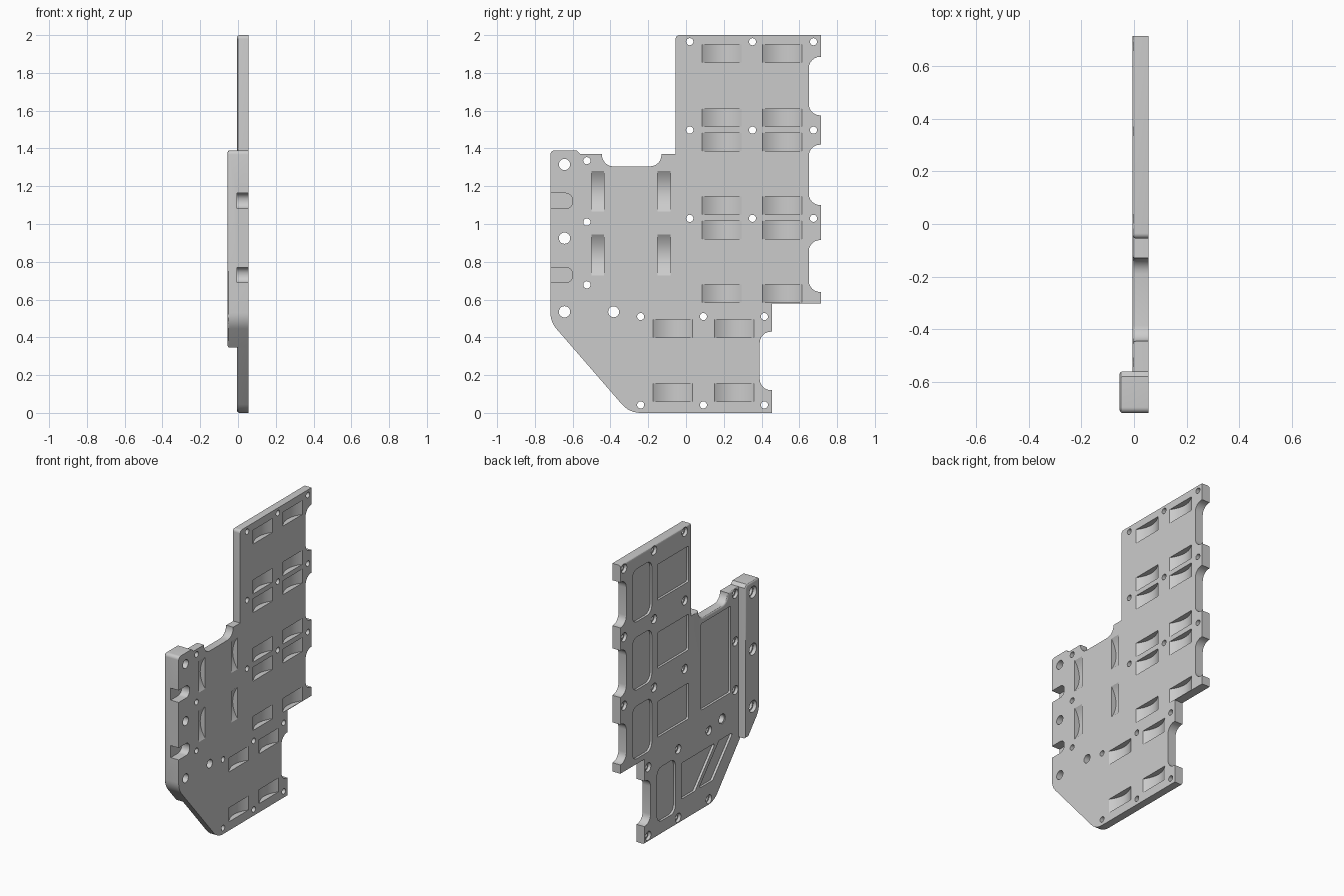
import bpy, bmesh, math
from mathutils import Vector

if "Cube" in bpy.data.objects:
    bpy.data.objects.remove(bpy.data.objects["Cube"])

FACE, BACK, BOSS_BACK = 0.055, -0.005, -0.055

grey = bpy.data.materials.new("light_grey")
grey.use_nodes = True
colour = (0.6, 0.6, 0.6, 1)
grey.diffuse_color = colour
grey.node_tree.nodes["Principled BSDF"].inputs["Base Color"].default_value = colour


def rounded(corners, seg=6):
    """Polygon from (y, z, radius) corners."""
    out = []
    for i, (y, z, r) in enumerate(corners):
        p = Vector((y, z))
        if not r:
            out.append(p)
            continue
        a = (Vector(corners[i - 1][:2]) - p).normalized()
        b = (Vector(corners[(i + 1) % len(corners)][:2]) - p).normalized()
        half = a.angle(b) / 2
        centre = p + (a + b).normalized() * (r / math.sin(half))
        start = p + a * (r / math.tan(half)) - centre
        end = p + b * (r / math.tan(half)) - centre
        sweep = math.pi - 2 * half
        for k in range(seg + 1):
            t = sweep * k / seg
            out.append(centre + (start * math.sin(sweep - t) + end * math.sin(t))
                       / math.sin(sweep))
    return out


def prism(bm, pts, place, lo, hi):
    """Extrude a closed profile between two depths."""
    ends = [[bm.verts.new(place(p[0], p[1], d)) for p in pts] for d in (lo, hi)]
    n = len(pts)
    faces = [bm.faces.new(e) for e in ends]
    for i in range(n):
        j = (i + 1) % n
        faces.append(bm.faces.new((ends[0][i], ends[0][j], ends[1][j], ends[1][i])))
    bmesh.ops.recalc_face_normals(bm, faces=faces)


def along_x(u, v, d):
    return (d, u, v)


def along_y(u, v, d):
    return (v, d, u)


def along_z(u, v, d):
    return (v, u, d)


def make(name, bm):
    mesh = bpy.data.meshes.new(name)
    bm.to_mesh(mesh)
    bm.free()
    obj = bpy.data.objects.new(name, mesh)
    bpy.context.collection.objects.link(obj)
    mesh.materials.append(grey)
    return obj


def slab(name, corners, back, radius, keep):
    """Plate whose back rim is rounded where keep(edge) holds."""
    bm = bmesh.new()
    prism(bm, rounded(corners), along_x, back, FACE)
    rim = [e for e in bm.edges
           if all(abs(v.co.x - back) < 1e-5 for v in e.verts) and keep(e)]
    bmesh.ops.bevel(bm, geom=rim, offset=radius, segments=3, profile=0.5,
                    affect='EDGES', clamp_overlap=False)
    return make(name, bm)


def notch(edge, z0, z1):
    """Rounded bay in a rear edge, walking upwards."""
    d, r = 0.065, 0.06
    return [(edge, z0, 0), (edge - d, z0, r), (edge - d, z1, r), (edge, z1, 0)]


# Main plate
outline = [(-0.30, 0, 0.13), (0.455, 0, 0)] + notch(0.455, 0.12, 0.43)
outline += [(0.455, 0.58, 0), (0.715, 0.58, 0)]
for z0, z1 in ((0.64, 0.915), (1.10, 1.42), (1.575, 1.885)):
    outline += notch(0.715, z0, z1)
outline += [(0.715, 2, 0), (-0.055, 2, 0.02), (-0.055, 1.37, 0),
            (-0.13, 1.37, 0), (-0.13, 1.305, 0.06), (-0.445, 1.305, 0.06),
            (-0.445, 1.37, 0), (-0.56, 1.37, 0), (-0.56, 0.345, 0),
            (-0.599, 0.345, 0)]


def plate_rim(e):
    ys = [v.co.y for v in e.verts]
    return min(ys) < 0.38 and max(ys) > -0.555


plate = slab("main_plate", outline, BACK, 0.012, plate_rim)

# Thick mounting rail on the front edge
rail = slab("mounting_rail",
            [(-0.599, 0.345, 0), (-0.56, 0.345, 0), (-0.56, 1.37, 0),
             (-0.58, 1.39, 0), (-0.718, 1.39, 0.022), (-0.718, 0.482, 0.13)],
            BOSS_BACK, 0.012, lambda e: True)

cut = bmesh.new()


# Bolt holes, wider at the back
def hole(y, z, r, wide, step, seg=20):
    rings = []
    for radius, x in ((r, 0.1), (r, step), (wide, step), (wide, -0.1)):
        rings.append([cut.verts.new((x, y + radius * math.cos(k * math.tau / seg),
                                     z + radius * math.sin(k * math.tau / seg)))
                      for k in range(seg)])
    faces = [cut.faces.new(rings[0]), cut.faces.new(rings[-1])]
    for a, b in zip(rings, rings[1:]):
        for k in range(seg):
            m = (k + 1) % seg
            faces.append(cut.faces.new((a[k], a[m], b[m], b[k])))
    bmesh.ops.recalc_face_normals(cut, faces=faces)


for ys, zs in (((0.02, 0.352, 0.675), (1.965, 1.497, 1.03)),
               ((-0.24, 0.092, 0.415), (0.51, 0.042)),
               ((-0.525,), (1.335, 1.01, 0.678))):
    for y in ys:
        for z in zs:
            hole(y, z, 0.019, 0.03, 0.016)
for z in (1.315, 0.925, 0.535):
    hole(-0.643, z, 0.03, 0.04, -0.03)
hole(-0.383, 0.535, 0.029, 0.034, 0.0)


# Curved finger scoops in the outer face
def scoop(place, u0, u1, lo, hi, depth=0.037):
    mid, half = (u0 + u1) / 2, (u1 - u0) / 2
    ts = [-1.1 + 2.2 * k / 14 for k in range(15)]
    prism(cut, [(mid + half * t, FACE - depth * (1 - t * t)) for t in ts],
          place, lo, hi)


def scoop_rows(columns, bottoms):
    for y in columns:
        for z in bottoms:
            scoop(along_z, y, y + 0.21, z, z + 0.095)


scoop_rows((0.085, 0.405), (1.855, 1.515, 1.387, 1.05, 0.92, 0.584))
scoop_rows((-0.175, 0.15), (0.40, 0.06))
for y in (-0.50, -0.15):
    for z in (1.065, 0.727):
        scoop(along_y, z, z + 0.217, y, y + 0.067)


# Shallow recesses in the inner face
def recess(corners, r):
    prism(cut, rounded([(y, z, r) for y, z in corners], 4), along_x,
          -0.04, BACK + 0.016)


def box(y0, y1, z0, z1):
    return [(y0, z0), (y1, z0), (y1, z1), (y0, z1)]


for z in (1.61, 1.145, 0.675):
    recess(box(-0.02, 0.315, z, z + 0.244), 0.01)
    recess(box(0.375, 0.585, z - 0.06, z + 0.30), 0.05)
recess(box(0.12, 0.32, 0.09, 0.46), 0.05)
recess(box(-0.475, -0.155, 0.68, 1.27), 0.01)
recess([(-0.09, 0.155), (0.055, 0.155), (0.055, 0.40), (-0.31, 0.40)], 0.01)
recess([(-0.28, 0.155), (-0.13, 0.155), (-0.35, 0.40), (-0.50, 0.40)], 0.01)

# Open slots in the rail
for z in (1.122, 0.73):
    h = 0.041
    prism(cut, rounded([(-0.8, z - h, 0), (-0.6, z - h, 0.038),
                        (-0.6, z + h, 0.038), (-0.8, z + h, 0)]),
          along_x, BACK, 0.1)

cutter = make("cutter", cut)

for obj in (plate, rail):
    mod = obj.modifiers.new("cutouts", 'BOOLEAN')
    mod.operation, mod.solver, mod.object = 'DIFFERENCE', 'EXACT', cutter
    bpy.ops.object.select_all(action='DESELECT')
    obj.select_set(True)
    bpy.context.view_layer.objects.active = obj
    bpy.ops.object.modifier_apply(modifier=mod.name)
    bpy.ops.object.shade_smooth_by_angle(angle=math.radians(30))
bpy.data.objects.remove(cutter)
